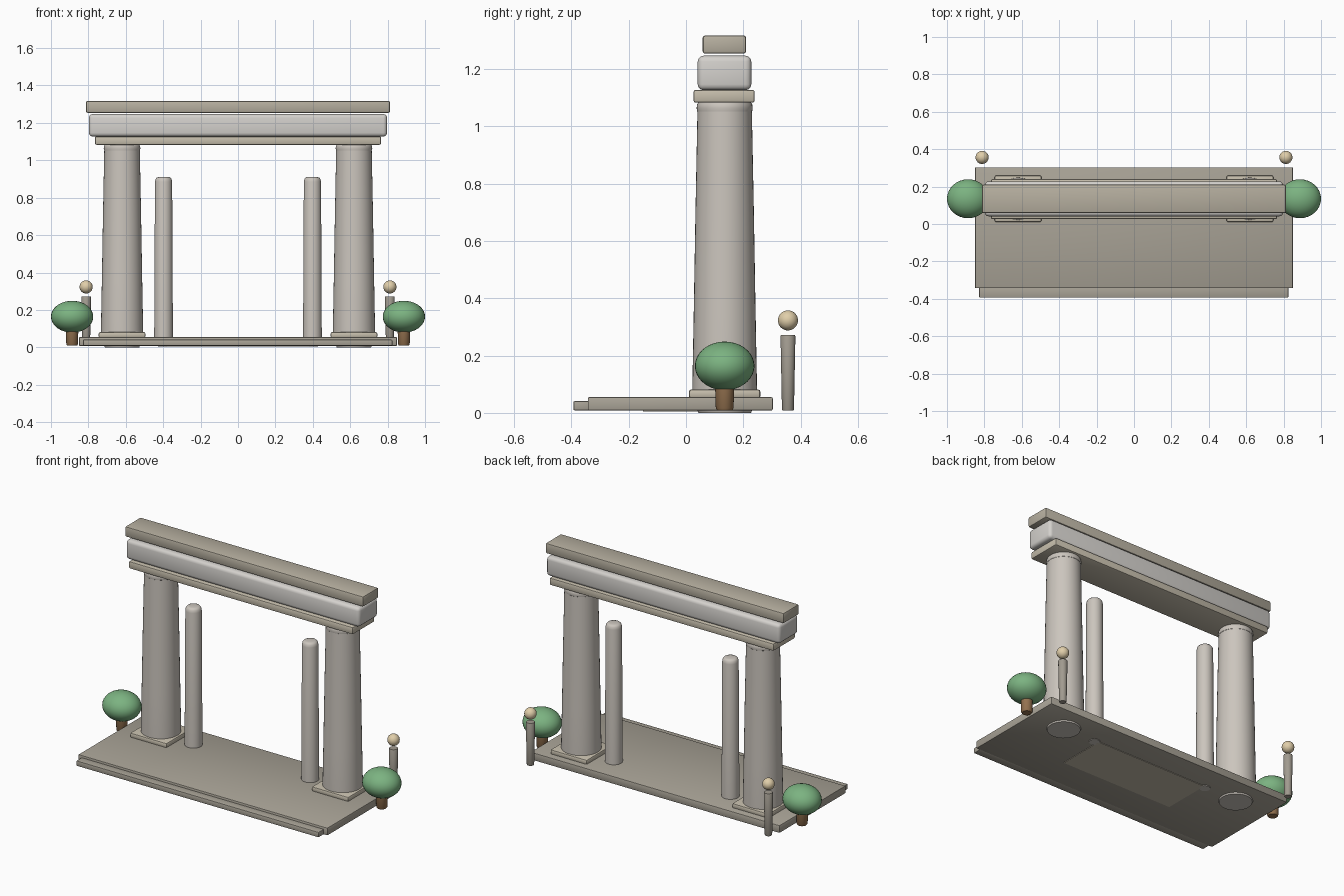
import bpy, math

if "Cube" in bpy.data.objects:
    bpy.data.objects.remove(bpy.data.objects["Cube"])

Y = 0.135  # depth line shared by the columns, beams and trees


def material(name, rgb):
    m = bpy.data.materials.new(name)
    m.diffuse_color = (*rgb, 1)
    m.use_nodes = True
    m.node_tree.nodes["Principled BSDF"].inputs["Base Color"].default_value = m.diffuse_color
    return m


PAVING = material("paving", (0.40, 0.37, 0.31))
TRIM = material("trim", (0.56, 0.51, 0.41))
STONE = material("stone", (0.60, 0.56, 0.51))
PALE = material("pale_stone", (0.66, 0.64, 0.61))
CAP = material("cap_stone", (0.47, 0.43, 0.35))
POST = material("post", (0.36, 0.33, 0.28))
GLOBE = material("globe", (0.75, 0.62, 0.40))
BARK = material("bark", (0.30, 0.17, 0.08))
LEAF = material("leaf", (0.20, 0.45, 0.22))


def finish(obj, name, mat):
    obj.name = name
    obj.data.materials.append(mat)
    bpy.ops.object.shade_smooth_by_angle(angle=math.radians(35))
    return obj


def box(name, x, y, z, mat, bevel=0.006, segments=2):
    """Bevelled box from (min, max) pairs."""
    lo, hi = zip(x, y, z)
    bpy.ops.mesh.primitive_cube_add(size=1, location=[(a + b) / 2 for a, b in zip(lo, hi)])
    obj = bpy.context.object
    obj.scale = [b - a for a, b in zip(lo, hi)]
    bpy.ops.object.transform_apply(location=False, rotation=False, scale=True)
    if bevel:
        mod = obj.modifiers.new("bevel", 'BEVEL')
        mod.width, mod.segments = bevel, segments
        bpy.ops.object.modifier_apply(modifier=mod.name)
    return finish(obj, name, mat)


def lathe(name, x, y, profile, mat, sides=32):
    """Closed solid turned from (radius, height) points."""
    verts, faces = [], []
    for r, z in profile:
        for i in range(sides):
            a = math.tau * i / sides
            verts.append((r * math.cos(a), r * math.sin(a), z))
    for k in range(len(profile) - 1):
        for i in range(sides):
            j = (i + 1) % sides
            faces.append((k * sides + i, k * sides + j, (k + 1) * sides + j, (k + 1) * sides + i))
    faces.append(tuple(reversed(range(sides))))
    faces.append(tuple(range(len(verts) - sides, len(verts))))
    mesh = bpy.data.meshes.new(name)
    mesh.from_pydata(verts, [], faces)
    obj = bpy.data.objects.new(name, mesh)
    obj.location = (x, y, 0)
    bpy.context.collection.objects.link(obj)
    bpy.ops.object.select_all(action='DESELECT')
    obj.select_set(True)
    bpy.context.view_layer.objects.active = obj
    return finish(obj, name, mat)


def ball(name, loc, scale, mat):
    bpy.ops.mesh.primitive_uv_sphere_add(segments=32, ring_count=18, radius=1, location=loc)
    obj = bpy.context.object
    obj.scale = scale
    bpy.ops.object.transform_apply(location=False, rotation=False, scale=True)
    return finish(obj, name, mat)


# Floor: platform, front step and the panel let into the underside
box("platform", (-0.85, 0.85), (-0.343, 0.303), (0.008, 0.055), PAVING, 0.005)
box("front_step", (-0.828, 0.825), (-0.393, -0.33), (0.009, 0.041), PAVING, 0.004)
box("underside_panel", (-0.38, 0.38), (-0.15, 0.15), (0.005, 0.03), TRIM, 0)

# Beams stacked across the columns
box("lower_beam", (-0.765, 0.765), (0.026, 0.24), (1.083, 1.128), TRIM, 0.008)
box("main_beam", (-0.797, 0.797), (0.041, 0.228), (1.127, 1.247), PALE, 0.02, 3)
box("top_beam", (-0.813, 0.813), (0.058, 0.21), (1.254, 1.318), CAP, 0.009)

for side, s in (("left", -1), ("right", 1)):
    # Large column on a square plinth, with a collar at the top
    cx = s * 0.62
    box(side + "_plinth", (cx - 0.125, cx + 0.125), (Y - 0.125, Y + 0.125), (0.05, 0.082), TRIM, 0.009)
    lathe(side + "_column", cx, Y, [(0.092, 0.0), (0.112, 0.05), (0.113, 0.085), (0.108, 0.35),
                                    (0.102, 0.70), (0.095, 1.055)], STONE, 40)
    lathe(side + "_collar", cx, Y, [(0.088, 1.045), (0.096, 1.053), (0.098, 1.065),
                                    (0.096, 1.078), (0.09, 1.087)], STONE, 40)

    # Slim free-standing pillar with a rounded top
    lathe(side + "_pillar", s * 0.398, Y, [(0.03, 0.005), (0.05, 0.04), (0.05, 0.06), (0.046, 0.885),
                                           (0.043, 0.9), (0.036, 0.908), (0.025, 0.911)], STONE)

    # Lamp behind the platform
    lathe(side + "_lamp_post", s * 0.812, 0.356, [(0.019, 0.008), (0.021, 0.012), (0.026, 0.268),
                                                  (0.024, 0.272)], POST, 24)
    ball(side + "_lamp_globe", (s * 0.812, 0.356, 0.323), (0.035,) * 3, GLOBE)

    # Round tree beside the platform
    lathe(side + "_tree_trunk", s * 0.887, Y, [(0.026, 0.009), (0.031, 0.016), (0.034, 0.11)], BARK, 24)
    ball(side + "_tree_crown", (s * 0.887, Y, 0.164), (0.113, 0.104, 0.085), LEAF)
